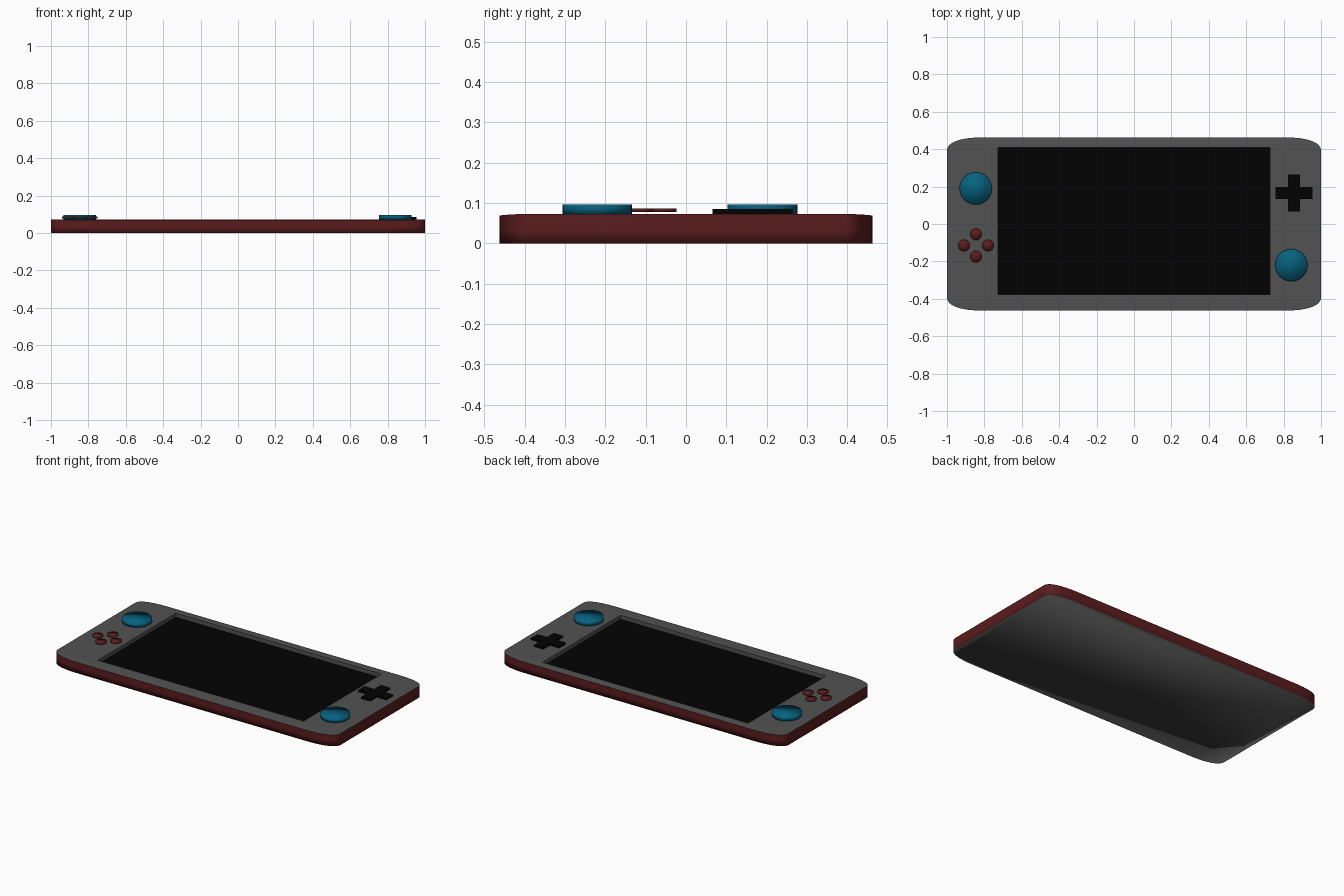
import bpy, bmesh
from math import sin, cos, pi

if "Cube" in bpy.data.objects:
    bpy.data.objects.remove(bpy.data.objects["Cube"])


def material(name, rgb):
    m = bpy.data.materials.new(name)
    m.diffuse_color = (*rgb, 1)
    m.use_nodes = True
    m.node_tree.nodes["Principled BSDF"].inputs["Base Color"].default_value = m.diffuse_color
    return m


GREY = material("shell_grey", (0.085, 0.085, 0.085))
RED = material("dark_red", (0.105, 0.012, 0.013))
BLUE = material("stick_blue", (0.002, 0.12, 0.21))
BLACK = material("black", (0.0008, 0.0008, 0.0008))


def make(name, bm, *mats):
    bmesh.ops.recalc_face_normals(bm, faces=bm.faces)
    me = bpy.data.meshes.new(name)
    bm.to_mesh(me)
    bm.free()
    ob = bpy.data.objects.new(name, me)
    bpy.context.collection.objects.link(ob)
    for m in mats:
        me.materials.append(m)
    return ob


def activate(ob):
    bpy.ops.object.select_all(action='DESELECT')
    ob.select_set(True)
    bpy.context.view_layer.objects.active = ob


def smooth(ob, angle=0.6):
    activate(ob)
    bpy.ops.object.shade_smooth_by_angle(angle=angle)


def prism(name, outline, z0, z1, mat):
    bm = bmesh.new()
    f = bm.faces.new([bm.verts.new((x, y, z0)) for x, y in outline])
    for v in bmesh.ops.extrude_face_region(bm, geom=[f])["geom"]:
        if isinstance(v, bmesh.types.BMVert):
            v.co.z = z1
    return make(name, bm, mat)


def disc(name, x, y, levels, mat, n=32):
    # stacked rings of (radius, z), capped at both ends, softly shaded
    bm = bmesh.new()
    rings = [[bm.verts.new((x + r * cos(2 * pi * i / n), y + r * sin(2 * pi * i / n), z))
              for i in range(n)] for r, z in levels]
    for a, b in zip(rings, rings[1:]):
        for i in range(n):
            j = (i + 1) % n
            bm.faces.new((a[i], a[j], b[j], b[i]))
    bm.faces.new(rings[0])
    bm.faces.new(rings[-1])
    smooth(make(name, bm, mat), pi)


# shell: rows across the width, with rounded corners and long edges dipping slightly
SEG, TOP, STRAIGHT, CORNER, POW = 12, 0.073, 0.39, 0.073, 0.85
half = []
for i in range(SEG + 1):
    a = pi / 2 * i / SEG
    c, s = max(cos(a), 0) ** POW, sin(a) ** POW
    half.append((0.8 + 0.2 * c, STRAIGHT + CORNER * s, TOP - 0.004 * s * s))
rows = [(w, -y, z) for w, y, z in reversed(half)] + half
bm = bmesh.new()
right = [bm.verts.new(r) for r in rows]
left = [bm.verts.new((-w, y, z)) for w, y, z in rows]
for i in range(len(rows) - 1):
    bm.faces.new((left[i], right[i], right[i + 1], left[i + 1]))
rim = right + left[::-1]
for level in (0.035, 0.0):
    ring = [bm.verts.new((v.co.x, v.co.y, level)) for v in rim]
    for i in range(len(rim)):
        j = (i + 1) % len(rim)
        bm.faces.new((rim[i], rim[j], ring[j], ring[i])).material_index = 1
    rim = ring
bm.faces.new(rim)
shell = make("console_shell", bm, GREY, RED)

# sunken screen well, cut from the shell
SCREEN = [(-0.726, -0.376), (0.726, -0.376), (0.726, 0.41), (-0.726, 0.41)]
FLOOR = 0.047
cutter = prism("well_cutter", SCREEN, FLOOR, 0.2, GREY)
cutter.hide_render = True
mod = shell.modifiers.new("well", 'BOOLEAN')
mod.operation, mod.solver, mod.object = 'DIFFERENCE', 'EXACT', cutter
activate(shell)
bpy.ops.object.modifier_apply(modifier=mod.name)
bpy.data.objects.remove(cutter)
smooth(shell)
# soft lower rim
for e in shell.data.edges:
    if all(shell.data.vertices[v].co.z < 0.001 for v in e.vertices):
        e.use_edge_sharp = False

# screen lying on the floor of the well
bm = bmesh.new()
bm.faces.new([bm.verts.new((x, y, FLOOR + 0.0008)) for x, y in SCREEN])
make("screen", bm, BLACK)

# thumb sticks
for side, x, y in (("left", -0.846, 0.19), ("right", 0.841, -0.22)):
    disc("thumb_stick_" + side, x, y,
         [(0.0865, 0.073), (0.0865, 0.086), (0.0865, 0.096)], BLUE)

# four round buttons
for i, (dx, dy) in enumerate(((0, 0.06), (0.064, 0), (0, -0.06), (-0.064, 0))):
    disc("round_button_%d" % (i + 1), -0.845 + dx, -0.115 + dy,
         [(0.031, 0.078), (0.031, 0.087)], RED)

# direction pad: one arm corner repeated by quarter turns
L, W = 0.099, 0.032
cross = []
for k in range(4):
    c, s = round(cos(k * pi / 2)), round(sin(k * pi / 2))
    for px, py in ((L, -W), (L, W), (W, W)):
        cross.append((0.856 + px * c - py * s, 0.165 + px * s + py * c))
smooth(prism("direction_pad", cross, 0.073, 0.085, BLACK))
